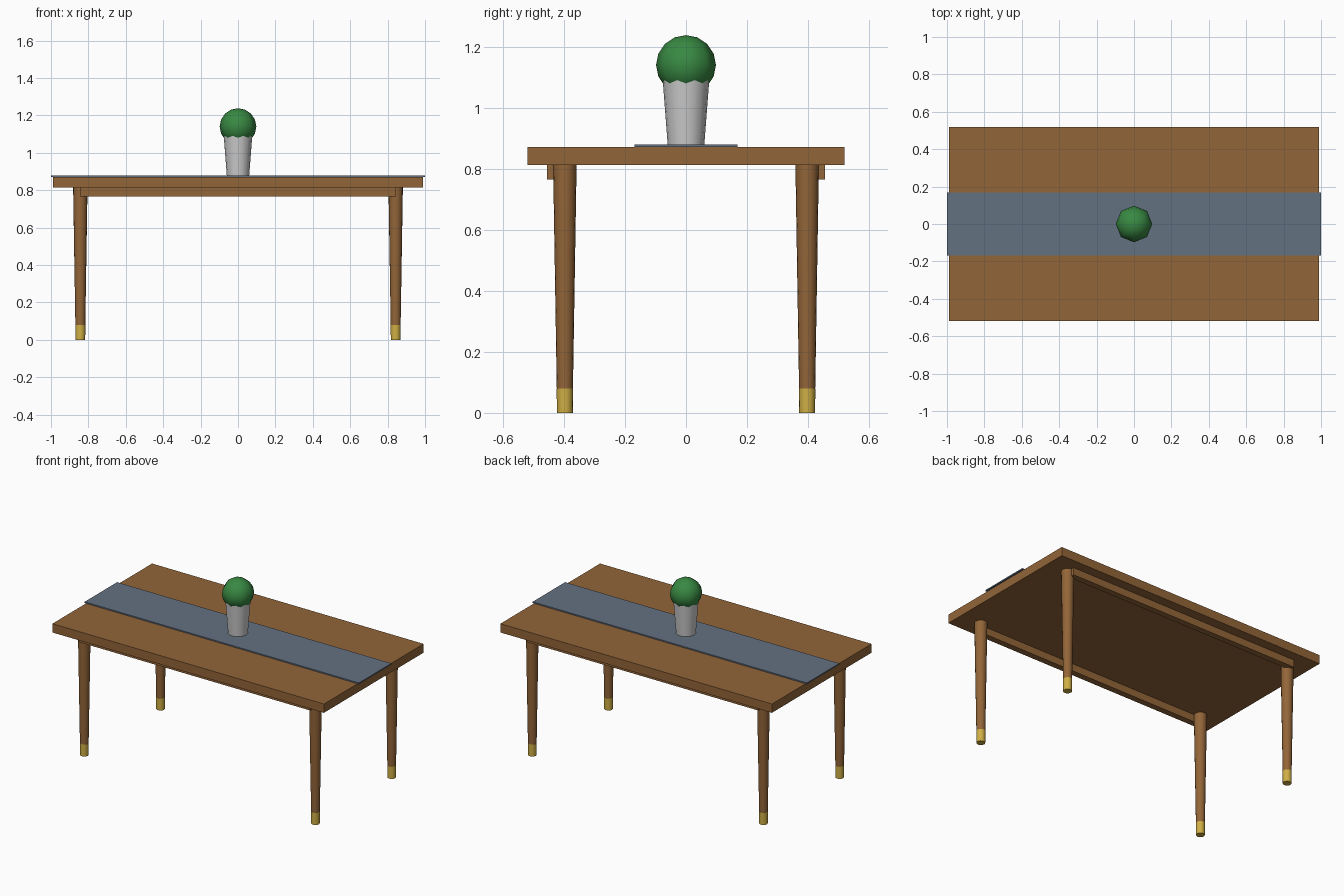
import bpy, math

if "Cube" in bpy.data.objects:
    bpy.data.objects.remove(bpy.data.objects["Cube"])


def mat(name, rgb):
    m = bpy.data.materials.new(name)
    m.diffuse_color = (*rgb, 1)
    m.use_nodes = True
    m.node_tree.nodes["Principled BSDF"].inputs["Base Color"].default_value = m.diffuse_color
    return m


WOOD = mat("wood", (0.29, 0.13, 0.04))
BRASS = mat("brass", (0.63, 0.43, 0.06))
CLOTH = mat("cloth", (0.125, 0.165, 0.22))
LEAF = mat("leaf", (0.04, 0.25, 0.055))


def finish(name, material, smooth=False):
    ob = bpy.context.object
    ob.name = name
    if material:
        ob.data.materials.append(material)
    if smooth:
        bpy.ops.object.shade_smooth_by_angle(angle=math.radians(50))
    return ob


def box(name, material, size, centre):
    bpy.ops.mesh.primitive_cube_add(size=1, location=centre)
    bpy.context.object.scale = size
    bpy.ops.object.transform_apply(location=False, rotation=False, scale=True)
    return finish(name, material)


def cone(name, material, r_low, r_high, z0, z1, x=0, y=0, sides=16):
    bpy.ops.mesh.primitive_cone_add(vertices=sides, radius1=r_low, radius2=r_high,
                                    depth=z1 - z0, location=(x, y, (z0 + z1) / 2))
    return finish(name, material, smooth=True)


# Table top and cloth runner overhanging its ends
box("table_top", WOOD, (1.98, 1.038, 0.058), (0, 0, 0.842))
box("table_runner", CLOTH, (2.0, 0.338, 0.008), (0, 0, 0.875))

# Long rails under the top, tapered legs and brass foot caps
for sy, depth in ((-1, "front"), (1, "back")):
    box(depth + "_rail", WOOD, (1.69, 0.04, 0.048), (0, sy * 0.435, 0.789))
    for sx, side in ((-1, "left"), (1, "right")):
        x, y = sx * 0.843, sy * 0.397
        cone(f"{depth}_{side}_leg", WOOD, 0.0265, 0.0385, 0.08, 0.813, x, y)
        cone(f"{depth}_{side}_foot_cap", BRASS, 0.026, 0.027, 0, 0.08, x, y)

# Plant pot and round bush
cone("plant_pot", None, 0.06, 0.077, 0.879, 1.10)
bpy.ops.mesh.primitive_uv_sphere_add(segments=8, ring_count=8, radius=0.098,
                                     location=(0, 0, 1.14))
finish("bush", LEAF, smooth=True)
